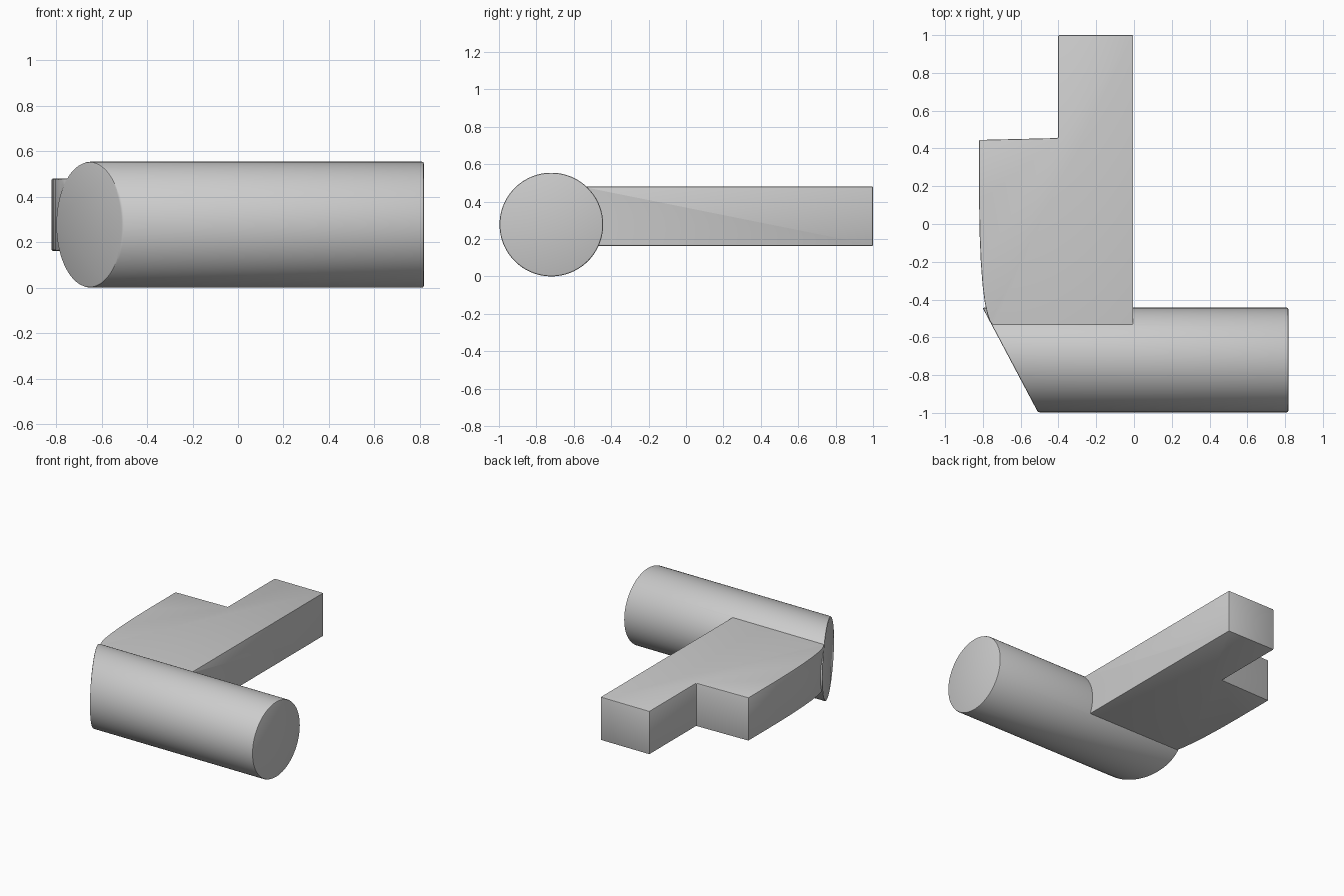
import bpy, bmesh, math
from mathutils import Matrix

if "Cube" in bpy.data.objects:
    bpy.data.objects.remove(bpy.data.objects["Cube"])

RADIUS, CY, CZ = 0.277, -0.72, 0.277


def make_object(name, bm):
    bmesh.ops.recalc_face_normals(bm, faces=bm.faces)
    mesh = bpy.data.meshes.new(name)
    bm.to_mesh(mesh)
    bm.free()
    obj = bpy.data.objects.new(name, mesh)
    bpy.context.collection.objects.link(obj)
    return obj


def apply_all(obj):
    bpy.ops.object.select_all(action='DESELECT')
    bpy.context.view_layer.objects.active = obj
    obj.select_set(True)
    for mod in list(obj.modifiers):
        bpy.ops.object.modifier_apply(modifier=mod.name)


def bevel(obj, width):
    mod = obj.modifiers.new("edge_round", 'BEVEL')
    mod.width = width
    mod.segments = 2
    mod.limit_method = 'ANGLE'
    mod.angle_limit = math.radians(35)
    apply_all(obj)


# Round bar along x, left end cut at a slant
bm = bmesh.new()
bmesh.ops.create_cone(bm, cap_ends=True, segments=96, radius1=RADIUS,
                      radius2=RADIUS, depth=2,
                      matrix=Matrix.Translation((0, CY, CZ)) @ Matrix.Rotation(math.pi / 2, 4, 'Y'))
for v in bm.verts:
    v.co.x = 0.817 if v.co.x > 0 else -0.655 - 0.53 * (v.co.y - CY)
bar = make_object("round_bar", bm)
bevel(bar, 0.008)

# Stepped flat plate, its end buried in the bar
profile = [(-0.004, -0.6), (-0.004, 1.0), (-0.402, 1.0), (-0.402, 0.455),
           (-0.82, 0.445), (-0.82, 0.12), (-0.817, -0.06), (-0.811, -0.2),
           (-0.802, -0.32), (-0.791, -0.41), (-0.777, -0.475),
           (-0.763, -0.515), (-0.70, -0.6)]
bm = bmesh.new()
face = bm.faces.new([bm.verts.new((x, y, 0.162)) for x, y in profile])
ext = bmesh.ops.extrude_face_region(bm, geom=[face])
bmesh.ops.translate(bm, vec=(0, 0, 0.318),
                    verts=[g for g in ext["geom"] if isinstance(g, bmesh.types.BMVert)])
plate = make_object("stepped_plate", bm)
bevel(plate, 0.006)

# Fuse both into one solid
union = bar.modifiers.new("fuse", 'BOOLEAN')
union.operation = 'UNION'
union.solver = 'EXACT'
union.object = plate
apply_all(bar)
bpy.data.objects.remove(plate)
bar.name = "bar_with_plate"
bpy.ops.object.shade_smooth_by_angle(angle=math.radians(30))
